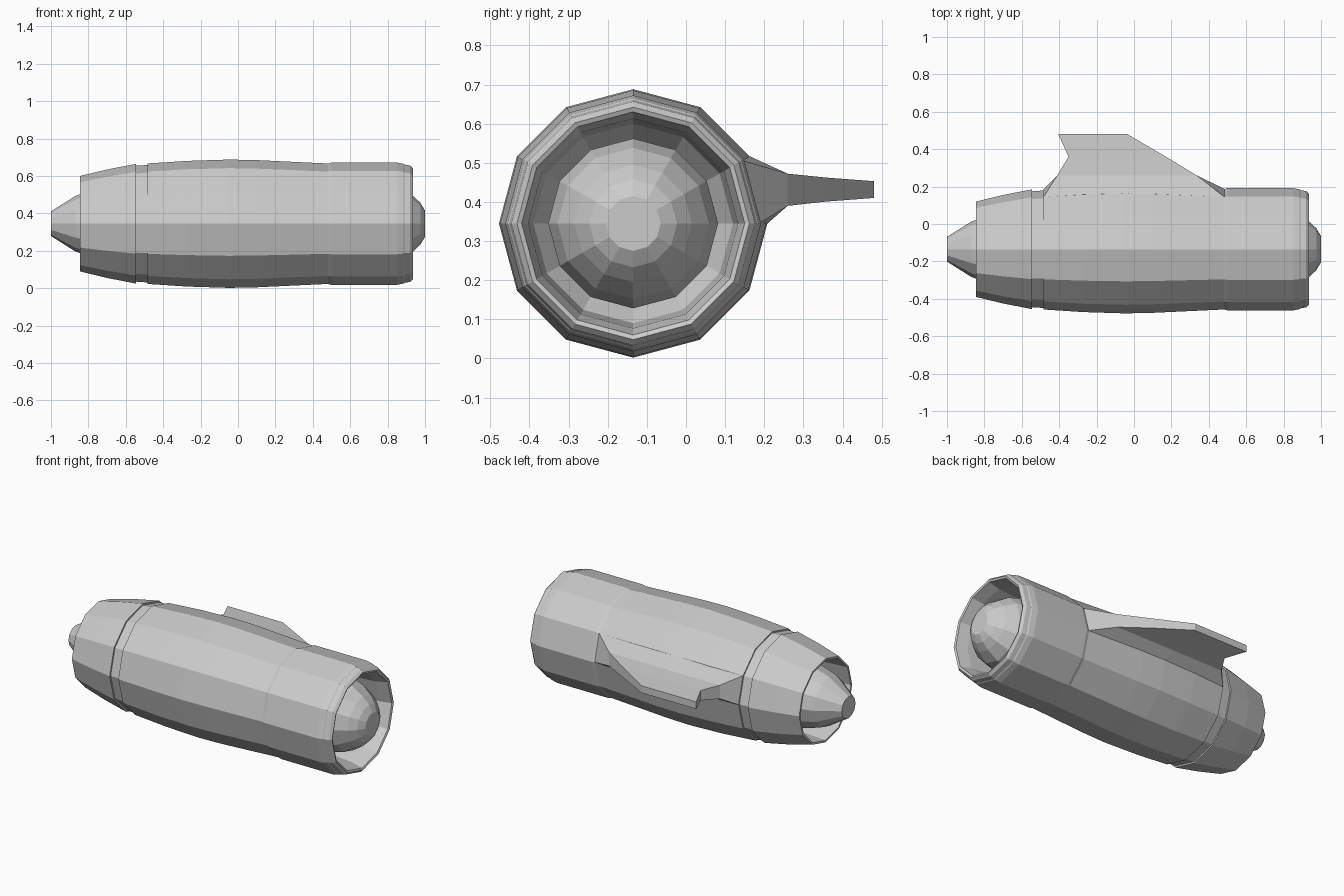
import bpy, bmesh
from math import sin, cos, radians

cube = bpy.data.objects.get("Cube")
if cube:
    bpy.data.objects.remove(cube, do_unlink=True)

AXIS_Y, AXIS_Z, SIDES = -0.135, 0.345, 12

grey = bpy.data.materials.new("light grey metal")
grey.use_nodes = True
grey.diffuse_color = (0.6, 0.6, 0.6, 1)
grey.node_tree.nodes["Principled BSDF"].inputs["Base Color"].default_value = (0.6, 0.6, 0.6, 1)


def loft(name, rings, closed_loop=False):
    """Skin a list of point rings; cap both ends unless the rings form a loop."""
    bm = bmesh.new()
    loops = [[bm.verts.new(p) for p in ring] for ring in rings]
    pairs = list(zip(loops, loops[1:]))
    if closed_loop:
        pairs.append((loops[-1], loops[0]))
    else:
        bm.faces.new(loops[0])
        bm.faces.new(loops[-1])
    for a, b in pairs:
        for i in range(len(a)):
            j = (i + 1) % len(a)
            bm.faces.new((a[i], a[j], b[j], b[i]))
    bmesh.ops.recalc_face_normals(bm, faces=bm.faces)
    mesh = bpy.data.meshes.new(name)
    bm.to_mesh(mesh)
    bm.free()
    mesh.materials.append(grey)
    obj = bpy.data.objects.new(name, mesh)
    bpy.context.collection.objects.link(obj)
    return obj


def on_axis(x, r, degrees):
    a = radians(degrees)
    return (x, AXIS_Y + r * cos(a), AXIS_Z + r * sin(a))


def lathe(name, profile, closed_loop=False):
    rings = [[on_axis(x, r, i * 360 / SIDES) for i in range(SIDES)] for x, r in profile]
    return loft(name, rings, closed_loop)


# Main cowling: outer skin, rounded intake lip, then the duct wall
lathe("cowling", [
    (-0.485, 0.322), (-0.27, 0.336), (-0.05, 0.343), (0.1, 0.340), (0.48, 0.322),
    (0.50, 0.327), (0.85, 0.327), (0.885, 0.320), (0.89, 0.316), (0.92, 0.311),
    (0.935, 0.297), (0.93, 0.285), (0.86, 0.268), (0.70, 0.255), (0.62, 0.20),
    (-0.485, 0.20)], True)

# Recessed joint between cowling and nozzle
lathe("joint_ring", [(-0.56, 0.309), (-0.47, 0.315)])

# Rear nozzle with hollow exhaust
lathe("exhaust_nozzle", [
    (-0.845, 0.255), (-0.70, 0.290), (-0.545, 0.320), (-0.545, 0.19),
    (-0.62, 0.23), (-0.845, 0.243)], True)

# Intake spinner and exhaust cone
lathe("intake_spinner", [
    (0.60, 0.217), (0.78, 0.217), (0.87, 0.193), (0.935, 0.150), (0.975, 0.112), (1.0, 0.070)])
lathe("exhaust_cone", [
    (-1.0, 0.066), (-0.87, 0.148), (-0.845, 0.157), (-0.72, 0.19), (-0.56, 0.20)])

# Mounting pylon growing out of one side facet of the cowling
MID_X = -0.05
root_stations = [(-0.484, 0.322), (MID_X, 0.3435), (0.485, 0.322)]
root = [on_axis(x, r, 30) for x, r in root_stations]
root += [on_axis(x, r, 0) for x, r in reversed(root_stations)]
sections = [root]
for y, back, front, low, high in [
        (0.26, -0.41, 0.335, 0.390, 0.472),
        (0.36, -0.35, 0.170, 0.401, 0.462),
        (0.48, -0.405, -0.035, 0.410, 0.453)]:
    mid = min(MID_X, (back + front) / 2)
    sections.append([(x, y, high) for x in (back, mid, front)]
                    + [(x, y, low) for x in (front, mid, back)])
loft("pylon", sections)
